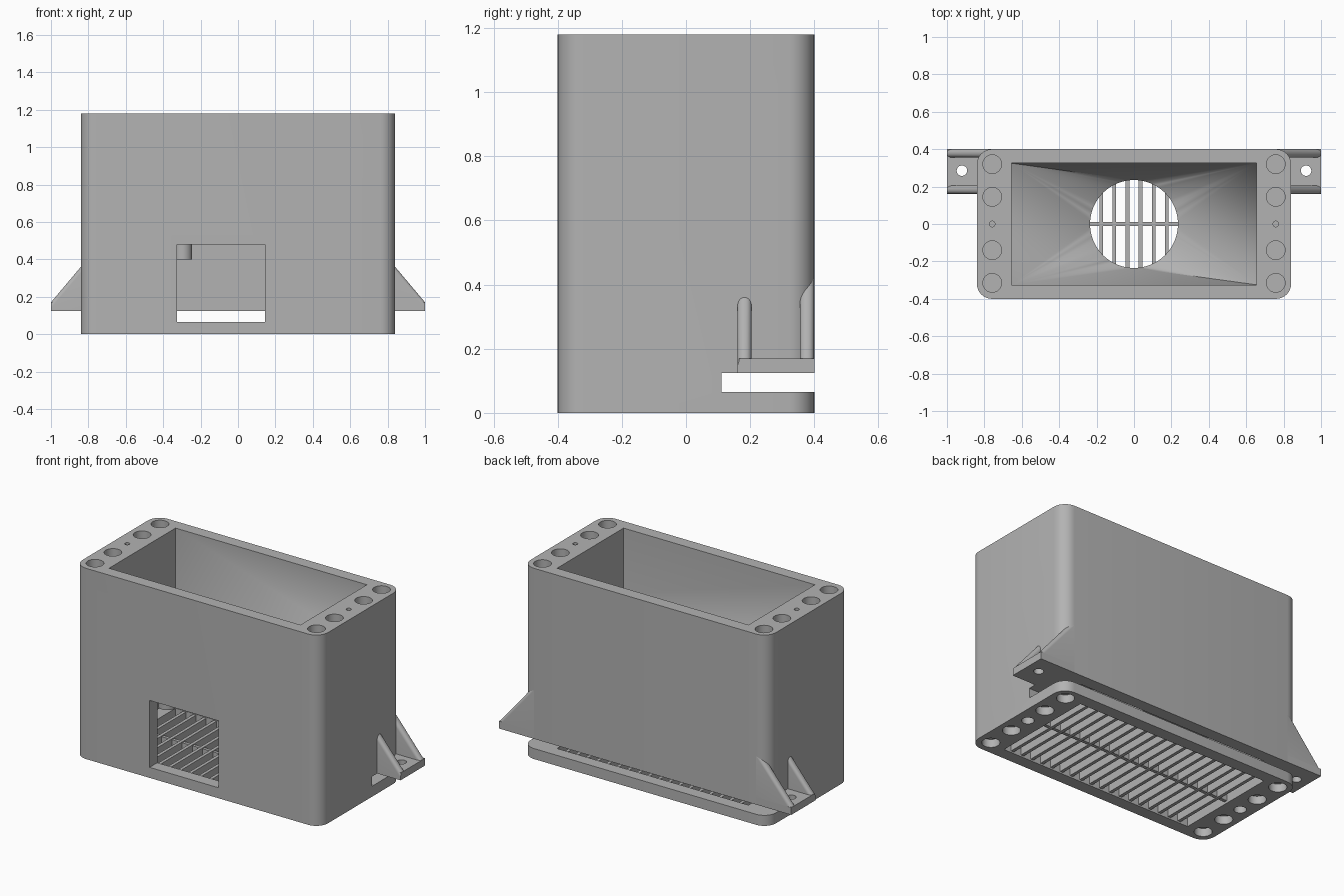
import bpy, bmesh, math
from mathutils import Matrix, Vector

cube = bpy.data.objects.get("Cube")
if cube:
    bpy.data.objects.remove(cube, do_unlink=True)

GREY = bpy.data.materials.new("matte_grey")
GREY.use_nodes = True
colour = (0.45, 0.45, 0.45, 1)
GREY.diffuse_color = colour
GREY.node_tree.nodes["Principled BSDF"].inputs["Base Color"].default_value = colour


def finish(bm, name):
    bmesh.ops.recalc_face_normals(bm, faces=bm.faces)
    mesh = bpy.data.meshes.new(name)
    bm.to_mesh(mesh)
    bm.free()
    mesh.materials.append(GREY)
    obj = bpy.data.objects.new(name, mesh)
    bpy.context.collection.objects.link(obj)
    return obj


def add_box(bm, lo, hi):
    lo, hi = Vector(lo), Vector(hi)
    mat = Matrix.Translation((lo + hi) / 2) @ Matrix.Diagonal((*(hi - lo), 1))
    return bmesh.ops.create_cube(bm, size=1, matrix=mat)["verts"]


def box(name, lo, hi, corner=0):
    bm = bmesh.new()
    add_box(bm, lo, hi)
    if corner:
        upright = [e for e in bm.edges if abs(e.verts[0].co.z - e.verts[1].co.z) > 0.01]
        bmesh.ops.bevel(bm, geom=upright, offset=corner, segments=8, profile=0.5, affect='EDGES')
    return finish(bm, name)


def add_cylinder(bm, x, y, z0, z1, r, sides=32):
    bmesh.ops.create_cone(bm, cap_ends=True, segments=sides, radius1=r, radius2=r,
                          depth=z1 - z0, matrix=Matrix.Translation((x, y, (z0 + z1) / 2)))


def cylinder(name, *args):
    bm = bmesh.new()
    add_cylinder(bm, *args)
    return finish(bm, name)


def cut(target, cutter):
    cutter.hide_render = True
    mod = target.modifiers.new("cut", 'BOOLEAN')
    mod.operation, mod.solver, mod.object = 'DIFFERENCE', 'EXACT', cutter
    bpy.context.view_layer.objects.active = target
    bpy.ops.object.modifier_apply(modifier=mod.name)
    bpy.data.objects.remove(cutter, do_unlink=True)


def smooth(obj):
    bpy.ops.object.select_all(action='DESELECT')
    obj.select_set(True)
    bpy.context.view_layer.objects.active = obj
    bpy.ops.object.shade_smooth_by_angle(angle=math.radians(30))


TOP, W, D = 1.18, 0.655, 0.325   # height and half size of the opening
housing = box("housing", (-0.84, -0.4, 0), (0.84, 0.4, TOP), 0.08)

# Hopper: rectangular mouth narrowing to a round throat
bm = bmesh.new()
for z in (0.78, TOP + 0.1):
    for sx in (-1, 1):
        for sy in (-1, 1):
            bm.verts.new((sx * W, sy * D, z))
for i in range(64):
    a = math.tau * i / 64
    bm.verts.new((0.235 * math.cos(a), 0.235 * math.sin(a), 0.52))
bmesh.ops.convex_hull(bm, input=bm.verts)
cut(housing, finish(bm, "hopper_cutter"))
cut(housing, cylinder("throat_cutter", 0, 0, 0.4, 0.54, 0.235, 64))

# Lower chamber, front window and rear slide slot
cut(housing, box("chamber_cutter", (-W, -D, -0.1), (W, D, 0.48)))
cut(housing, box("window_cutter", (-0.325, -0.5, 0.065), (0.145, -0.2, 0.479)))
cut(housing, box("slot_cutter", (-1, 0.11, 0.065), (1, 0.5, 0.125)))

# Magnet and pin sockets on the top and bottom rims
bm = bmesh.new()
for sx in (-1, 1):
    for y in (0.32, 0.145, -0.14, -0.315):
        add_cylinder(bm, sx * 0.758, y, TOP - 0.05, TOP + 0.05, 0.05)
        add_cylinder(bm, sx * 0.758, y, -0.05, 0.05, 0.05)
    add_cylinder(bm, sx * 0.758, 0, TOP - 0.05, TOP + 0.05, 0.015)
    add_cylinder(bm, sx * 0.758, 0, -0.05, 0.05, 0.035)
cut(housing, finish(bm, "socket_cutter"))
smooth(housing)

# Small boss in the upper corner of the window
smooth(cylinder("window_boss", -0.295, -0.27, 0.4, 0.49, 0.05))

# Floor grille
bm = bmesh.new()
for i in range(18):
    x = (i - 8.5) * 0.07
    add_box(bm, (x - 0.01, -D - 0.01, 0.01), (x + 0.01, D + 0.01, 0.06))
add_box(bm, (-W - 0.01, -0.01, 0.015), (W + 0.01, 0.01, 0.055))
finish(bm, "floor_grille")

# Mounting ears with gussets
for side, sx in (("left", 1), ("right", -1)):
    xs = sorted((sx * 0.76, sx))
    ear = box(side + "_ear", (xs[0], 0.165, 0.125), (xs[1], 0.4, 0.17))
    cut(ear, cylinder("ear_hole_cutter", sx * 0.92, 0.285, 0, 0.3, 0.028))
    smooth(ear)
    for place, y in (("front", 0.16), ("rear", 0.355)):
        bm = bmesh.new()
        outline = [(0.76, 0.125), (1, 0.125), (1, 0.17), (0.76, 0.455)]
        face = bm.faces.new([bm.verts.new((sx * x, y, z)) for x, z in outline])
        new = bmesh.ops.extrude_face_region(bm, geom=[face])["geom"]
        bmesh.ops.translate(bm, vec=(0, 0.045, 0),
                            verts=[v for v in new if isinstance(v, bmesh.types.BMVert)])
        sloped = [e for e in bm.edges if all(v.co.z > 0.16 for v in e.verts)
                  and abs(e.verts[0].co.z - e.verts[1].co.z) > 0.1]
        bmesh.ops.bevel(bm, geom=sloped, offset=0.02, segments=5, profile=0.5, affect='EDGES')
        smooth(finish(bm, f"{side}_{place}_gusset"))
